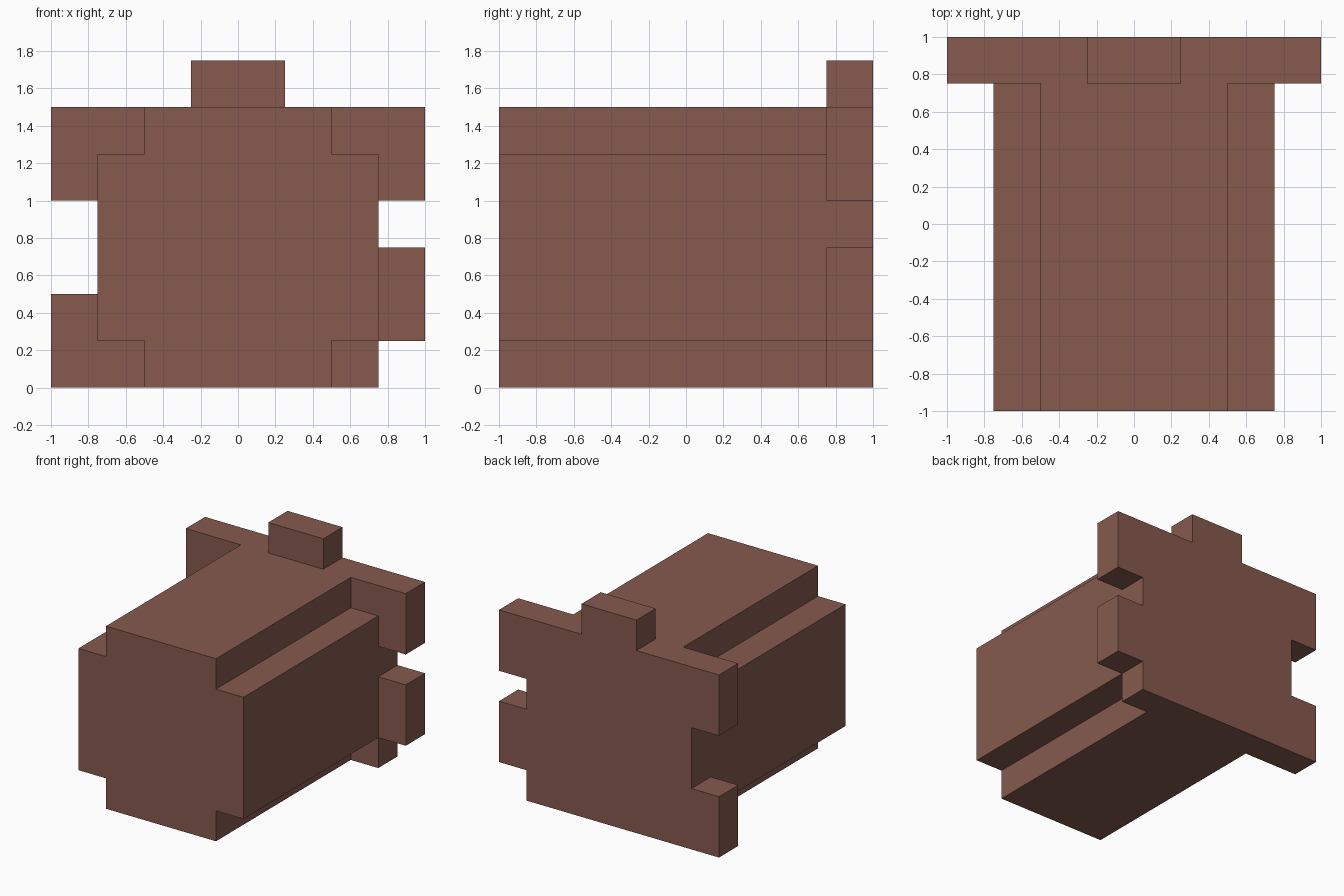
import bpy, bmesh

if "Cube" in bpy.data.objects:
    bpy.data.objects.remove(bpy.data.objects["Cube"])

brown = bpy.data.materials.new("bark_brown")
brown.diffuse_color = (0.238, 0.102, 0.076, 1)
brown.use_nodes = True
brown.node_tree.nodes["Principled BSDF"].inputs["Base Color"].default_value = brown.diffuse_color


def extrude_profile(name, profile, y0, y1, back_cap=True):
    """Extrude an x-z outline from y0 to y1."""
    bm = bmesh.new()
    front = bm.faces.new([bm.verts.new((x, y0, z)) for x, z in profile])
    geom = bmesh.ops.extrude_face_region(bm, geom=[front], use_keep_orig=True)["geom"]
    cap = [g for g in geom if isinstance(g, bmesh.types.BMFace)]
    bmesh.ops.translate(bm, vec=(0, y1 - y0, 0),
                        verts=[g for g in geom if isinstance(g, bmesh.types.BMVert)])
    bmesh.ops.recalc_face_normals(bm, faces=bm.faces)
    if not back_cap:
        bmesh.ops.delete(bm, geom=cap, context='FACES_ONLY')
    mesh = bpy.data.meshes.new(name)
    bm.to_mesh(mesh)
    bm.free()
    mesh.materials.append(brown)
    obj = bpy.data.objects.new(name, mesh)
    bpy.context.collection.objects.link(obj)
    return obj


# Main block: notched-corner section, mirrored left to right
half = [(0.5, 0), (0.5, 0.25), (0.75, 0.25), (0.75, 1.25), (0.5, 1.25), (0.5, 1.5)]
extrude_profile("body", half + [(-x, z) for x, z in reversed(half)],
                -1, 0.75, back_cap=False)

# Jagged rear plate with the top tab and uneven side teeth
right = [(0.75, 0), (0.75, 0.25), (1, 0.25), (1, 0.75), (0.75, 0.75), (0.75, 1), (1, 1), (1, 1.5)]
tab = [(0.25, 1.5), (0.25, 1.75), (-0.25, 1.75), (-0.25, 1.5)]
left = [(-1, 1.5), (-1, 1), (-0.75, 1), (-0.75, 0.5), (-1, 0.5), (-1, 0)]
extrude_profile("rear_plate", right + tab + left, 0.75, 1)
